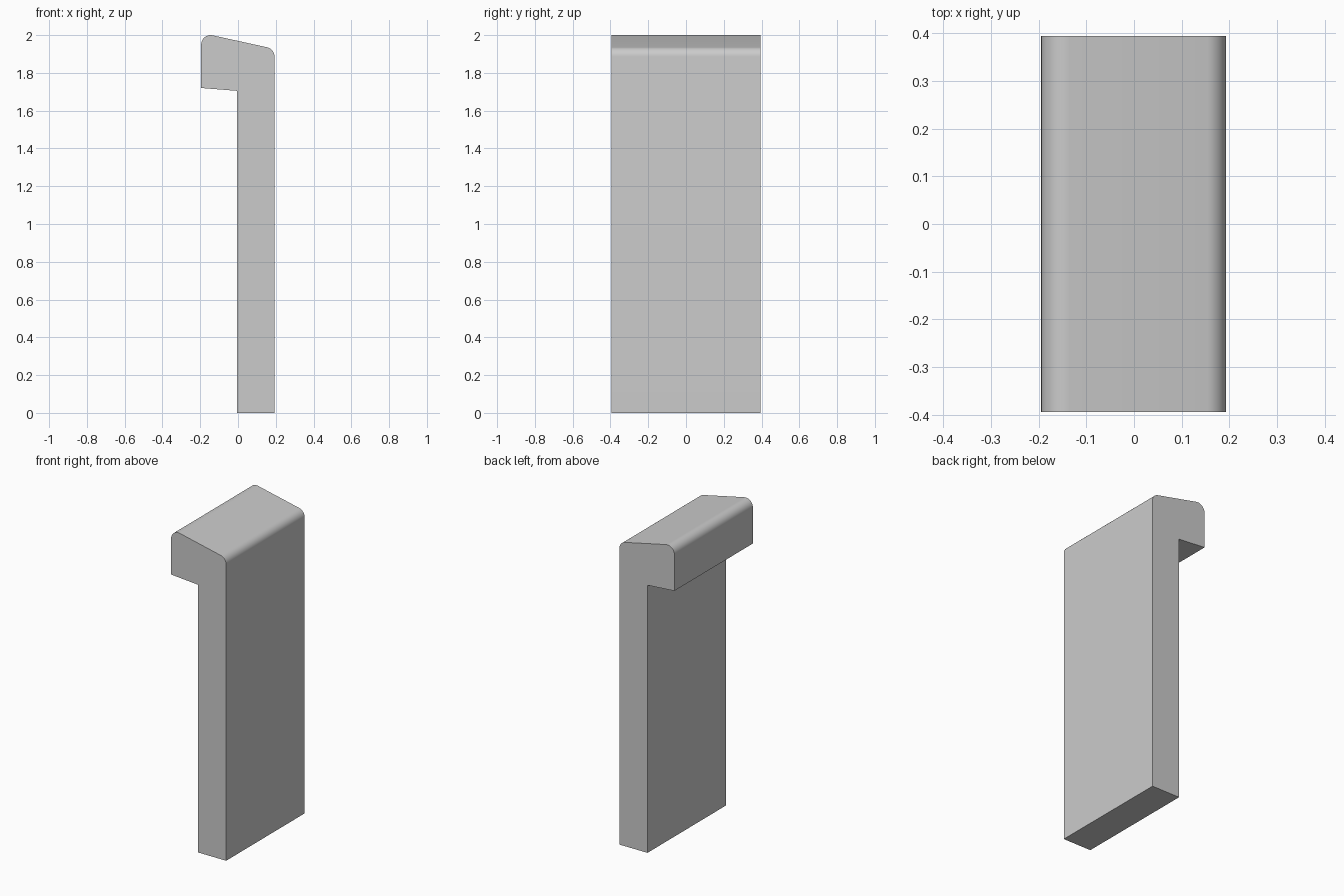
import bpy, bmesh, math
from mathutils import Vector

cube = bpy.data.objects.get("Cube")
if cube:
    bpy.data.objects.remove(cube, do_unlink=True)

HALF_DEPTH = 0.395


def make_material(name, rgb):
    mat = bpy.data.materials.new(name)
    mat.use_nodes = True
    mat.diffuse_color = (*rgb, 1)
    mat.node_tree.nodes["Principled BSDF"].inputs["Base Color"].default_value = (*rgb, 1)
    return mat


def fillet(prev, corner, nxt, radius, steps=10):
    """Points of an arc that rounds the corner between two edges."""
    a, b = (prev - corner).normalized(), (nxt - corner).normalized()
    half = a.angle(b) / 2
    centre = corner + (a + b).normalized() * (radius / math.sin(half))
    start = (corner + a * (radius / math.tan(half)) - centre).normalized()
    end = (corner + b * (radius / math.tan(half)) - centre).normalized()
    return [centre + start.slerp(end, i / steps).normalized() * radius
            for i in range(steps + 1)]


# Side profile: upright slab with a hooked, sloping head (x, z, corner radius)
profile = [(-0.005, 0, 0), (0.193, 0, 0), (0.193, 1.927, 0.05),
           (-0.195, 2.012, 0.05), (-0.195, 1.72, 0), (-0.005, 1.705, 0)]
corners = [Vector((x, -HALF_DEPTH, z)) for x, z, r in profile]
outline = []
for i, (x, z, radius) in enumerate(profile):
    if radius:
        outline += fillet(corners[i - 1], corners[i], corners[i + 1], radius)
    else:
        outline.append(corners[i])

# Extrude the profile along the depth
bm = bmesh.new()
face = bm.faces.new([bm.verts.new(p) for p in outline])
ext = bmesh.ops.extrude_face_region(bm, geom=[face], use_keep_orig=True)
moved = [v for v in ext["geom"] if isinstance(v, bmesh.types.BMVert)]
bmesh.ops.translate(bm, verts=moved, vec=(0, 2 * HALF_DEPTH, 0))
bmesh.ops.recalc_face_normals(bm, faces=bm.faces)
mesh = bpy.data.meshes.new("hooked_panel")
bm.to_mesh(mesh)
bm.free()

panel = bpy.data.objects.new("hooked_panel", mesh)
bpy.context.collection.objects.link(panel)
mesh.materials.append(make_material("light grey", (0.6, 0.6, 0.6)))

# Smooth the rounded edges, keep the rest sharp
bpy.context.view_layer.objects.active = panel
panel.select_set(True)
bpy.ops.object.shade_smooth_by_angle(angle=math.radians(30))
